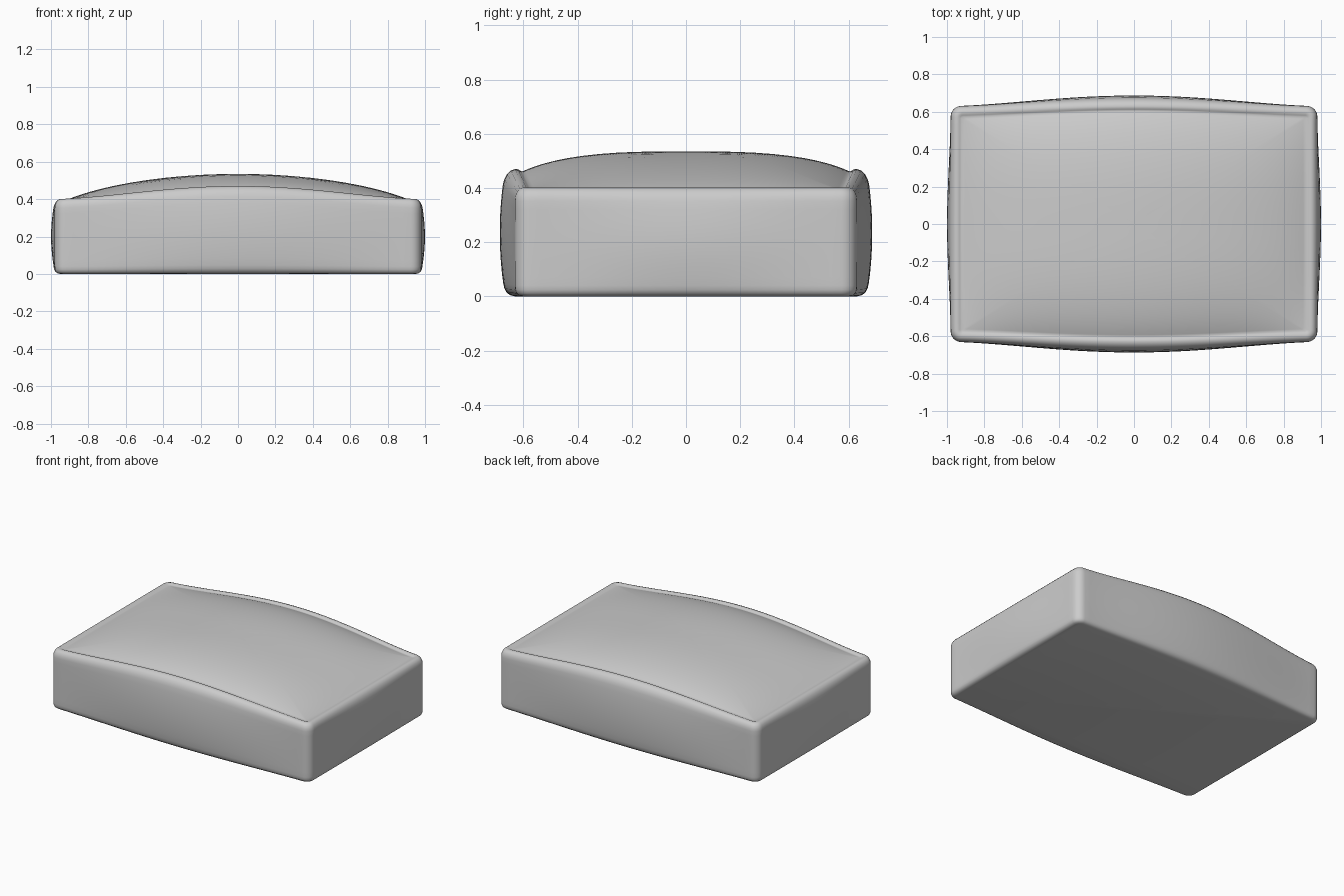
import bpy, bmesh
from math import sin, cos, pi

if "Cube" in bpy.data.objects:
    bpy.data.objects.remove(bpy.data.objects["Cube"])

HX, HY, H = 0.98, 0.63, 0.40      # half width, half depth, height at the corners
NX, NY, NC = 44, 30, 6            # segments per long side, short side, corner
CORNER = 0.055


def arch(x):
    """Crown of the front and back edges: 1 in the middle, 0 at the ends."""
    return max(0.0, cos(pi * min(abs(x) / HX, 1) / 2)) ** 1.5


def rim(x):
    return H + 0.07 * arch(x)


def outline(inset):
    """Rounded rectangle, counter-clockwise from the front left."""
    a, b = HX - inset, HY - inset
    r = max(CORNER - inset * 0.8, 0.008)
    pts = []
    corners = [(a - r, -b + r, -90), (a - r, b - r, 0),
               (-a + r, b - r, 90), (-a + r, -b + r, 180)]
    for k, (cx, cy, start) in enumerate(corners):
        arc = [(cx + r * cos((start + 90 * i / NC) * pi / 180),
                cy + r * sin((start + 90 * i / NC) * pi / 180)) for i in range(NC + 1)]
        nx, ny, ns = corners[(k + 1) % 4]
        end = (nx + r * cos(ns * pi / 180), ny + r * sin(ns * pi / 180))
        p = arc[-1]
        n = NY if k % 2 == 0 else NX
        pts += arc
        pts += [(p[0] + (end[0] - p[0]) * i / n, p[1] + (end[1] - p[1]) * i / n)
                for i in range(1, n)]
    return pts


def bulged(inset, t):
    """Outline pushed outward by the stuffing at height fraction t."""
    fill = max(0.0, sin(pi * t))
    bow = 0.057 * (0.55 + 0.45 * fill ** 0.6)
    out = []
    for x, y in outline(inset):
        side = cos(pi * min(abs(y) / HY, 1) / 2) ** 2
        out.append((x * (1 + 0.02 * side * fill),
                    y * (1 + bow * arch(x) / HY)))
    return out


bm = bmesh.new()
rings = []


def add_ring(points):
    ring = [bm.verts.new(p) for p in points]
    if rings:
        low = rings[-1]
        for i in range(len(ring)):
            j = (i + 1) % len(ring)
            bm.faces.new((low[i], low[j], ring[j], ring[i]))
    rings.append(ring)


# side walls and the rolled rim: (inset, height fraction)
levels = [(0.03, 0), (0.016, 0.008), (0.006, 0.028), (0.001, 0.06)]
levels += [(0, 0.1 + 0.78 * i / 10) for i in range(11)]
levels += [(0.002, 0.92), (0.008, 0.96), (0.018, 0.988), (0.03, 1.0),
           (0.042, 0.997), (0.05, 0.988), (0.058, 0.98)]
for inset, t in levels:
    add_ring([(x, y, t * rim(x)) for x, y in bulged(inset, t)])
bm.faces.new(list(reversed(rings[0])))


# domed top panel
def top_z(x, y, s):
    u = min(abs(x) / 0.922, 1)
    v = min(abs(y) / (0.572 + 0.031 * arch(x)), 1)
    return rim(x) * (1 - 0.02 * s ** 10) + 0.065 * (1 - u ** 4) * (1 - v ** 3)


edge = bulged(0.058, 0.98)
for s in (0.98, 0.95, 0.91, 0.86, 0.8, 0.72, 0.63, 0.53, 0.42, 0.31, 0.2, 0.1):
    add_ring([(x * s, y * s, top_z(x * s, y * s, s)) for x, y in edge])
centre = bm.verts.new((0, 0, top_z(0, 0, 0)))
last = rings[-1]
for i in range(len(last)):
    bm.faces.new((last[i], last[(i + 1) % len(last)], centre))

bmesh.ops.recalc_face_normals(bm, faces=bm.faces[:])
mesh = bpy.data.meshes.new("cushion")
bm.to_mesh(mesh)
bm.free()
cushion = bpy.data.objects.new("cushion", mesh)
bpy.context.collection.objects.link(cushion)
bpy.context.view_layer.objects.active = cushion
cushion.select_set(True)
bpy.ops.object.shade_smooth_by_angle(angle=0.9)
